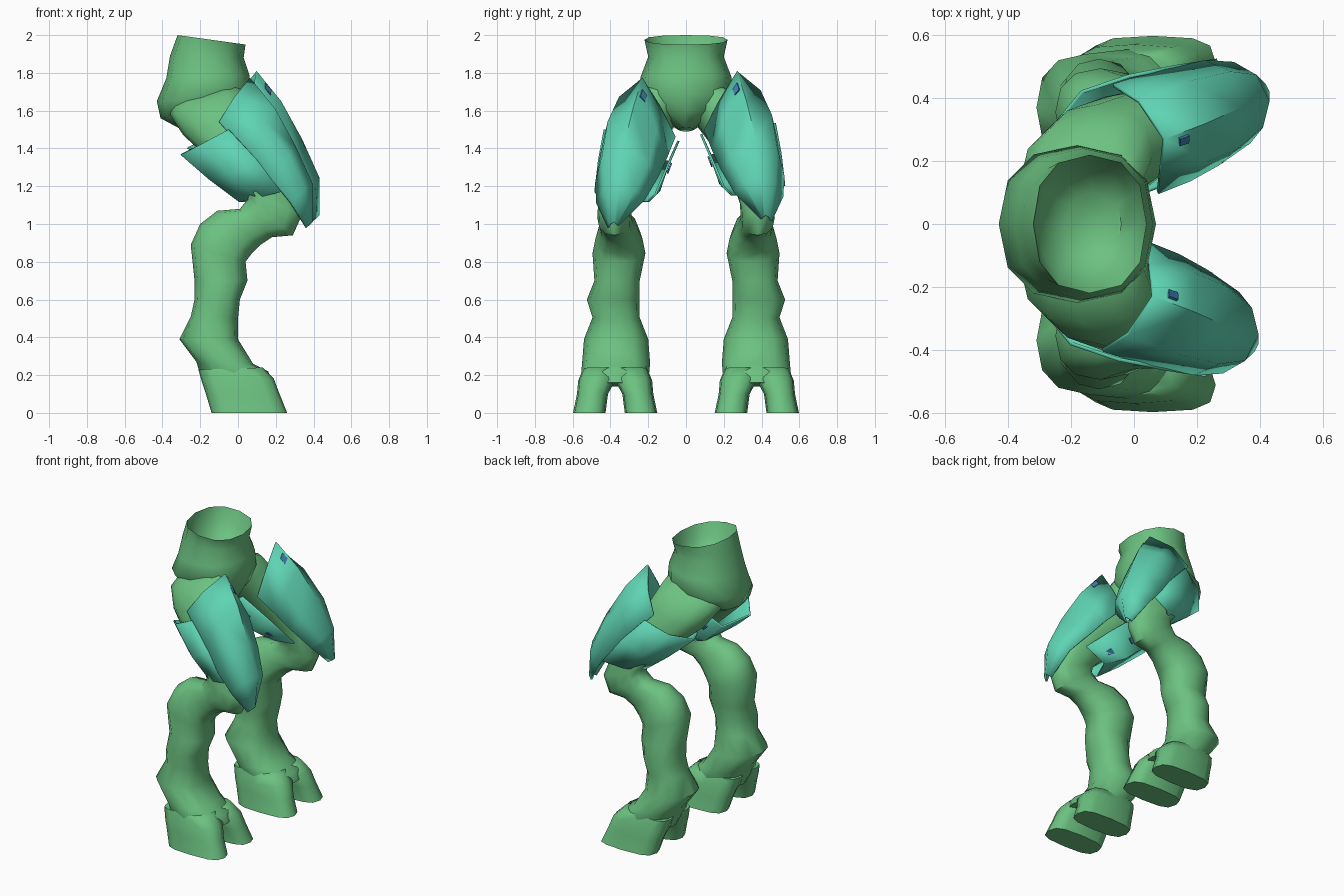
import bpy, bmesh, math
from mathutils import Vector


def material(name, rgb):
    m = bpy.data.materials.new(name)
    m.diffuse_color = (*rgb, 1)
    return m


GREEN = material("leaf green", (0.15, 0.54, 0.22))
TEAL = material("armour teal", (0.115, 0.66, 0.45))
BLUE = material("clasp blue", (0.05, 0.22, 0.45))


def make(name, verts, faces, mat, angle=55):
    bm = bmesh.new()
    vs = [bm.verts.new(v) for v in verts]
    for f in faces:
        bm.faces.new([vs[i] for i in f])
    bmesh.ops.recalc_face_normals(bm, faces=bm.faces)
    me = bpy.data.meshes.new(name)
    bm.to_mesh(me)
    bm.free()
    me.materials.append(mat)
    ob = bpy.data.objects.new(name, me)
    bpy.context.collection.objects.link(ob)
    bpy.ops.object.select_all(action='DESELECT')
    ob.select_set(True)
    bpy.context.view_layer.objects.active = ob
    bpy.ops.object.shade_smooth_by_angle(angle=math.radians(angle))
    return ob


def loft(name, rows, side=1, n=12, power=0.85):
    """Rows: back x,z / front x,z / centre y / half width y."""
    def sp(v):
        return math.copysign(abs(v) ** power, v) if abs(v) > 1e-6 else 0
    verts = []
    for x0, z0, x1, z1, yc, hy in rows:
        for k in range(n):
            a = 2 * math.pi * k / n
            c, s = sp(math.cos(a)), sp(math.sin(a))
            verts.append(((x0 + x1) / 2 + c * (x1 - x0) / 2, side * (yc + s * hy),
                          (z0 + z1) / 2 + c * (z1 - z0) / 2))
    faces = [(r * n + k, r * n + (k + 1) % n, (r + 1) * n + (k + 1) % n, (r + 1) * n + k)
             for r in range(len(rows) - 1) for k in range(n)]
    faces += [range(n), range((len(rows) - 1) * n, len(rows) * n)]
    return make(name, verts, faces, GREEN)


def shell(name, grid, side, shift):
    """Thin curved armour plate from a small grid of points."""
    w = len(grid[0])
    verts = [(x + shift[0], side * (y + shift[1]), z + shift[2]) for row in grid for x, y, z in row]
    faces = [(r * w + c, r * w + c + 1, (r + 1) * w + c + 1, (r + 1) * w + c)
             for r in range(len(grid) - 1) for c in range(w - 1)]
    ob = make(name, verts, faces, TEAL, 50)
    mod = ob.modifiers.new("thickness", 'SOLIDIFY')
    mod.thickness, mod.offset = 0.012, 0


def clasp(name, grid, r, c, us, vs, side, shift):
    """Small blue plate lying on one cell of a shell."""
    p = [Vector(grid[r + i][c + j]) for i, j in ((0, 0), (0, 1), (1, 0), (1, 1))]

    def at(u, v):
        return p[0].lerp(p[2], u).lerp(p[1].lerp(p[3], u), v)
    q = [at(us[0], vs[0]), at(us[1], vs[0]), at(us[1], vs[1]), at(us[0], vs[1])]
    nrm = (q[2] - q[0]).cross(q[3] - q[1]).normalized()
    if nrm.dot(q[0] - Vector((0.06, 0.3, 1.36))) < 0:
        nrm = -nrm
    pts = [v + nrm * d + Vector(shift) for d in (0.006, 0.015) for v in q]
    make(name, [(v.x, side * v.y, v.z) for v in pts],
         [(0, 1, 2, 3), (4, 5, 6, 7)] + [(k, (k + 1) % 4, 4 + (k + 1) % 4, 4 + k) for k in range(4)],
         BLUE, 20)


# Pelvis with an open, dished waist and a tapered crotch
loft("pelvis", [
    (-0.22, 1.79, -0.04, 1.79, 0, 0.10),
    (-0.31, 1.89, 0.02, 1.88, 0, 0.18),
    (-0.32, 2.00, 0.04, 1.95, 0, 0.22),
    (-0.36, 1.89, 0.03, 1.88, 0, 0.20),
    (-0.38, 1.77, 0.06, 1.79, 0, 0.24),
    (-0.43, 1.65, 0.07, 1.69, 0, 0.25),
    (-0.41, 1.56, 0.05, 1.60, 0, 0.17),
    (-0.28, 1.49, 0.00, 1.51, 0, 0.04)])

LEG = [
    (-0.17, 0.14, 0.18, 0.16, 0.375, 0.16),
    (-0.20, 0.20, 0.16, 0.22, 0.375, 0.18),
    (-0.22, 0.27, 0.08, 0.26, 0.37, 0.18),
    (-0.31, 0.39, 0.00, 0.39, 0.37, 0.17),
    (-0.25, 0.51, 0.00, 0.50, 0.37, 0.125),
    (-0.23, 0.60, 0.01, 0.60, 0.385, 0.14),
    (-0.23, 0.70, 0.05, 0.70, 0.365, 0.12),
    (-0.25, 0.89, 0.04, 0.80, 0.355, 0.14),
    (-0.20, 1.00, 0.07, 0.84, 0.355, 0.125),
    (-0.11, 1.07, 0.12, 0.89, 0.36, 0.10),
    (0.01, 1.08, 0.18, 0.93, 0.37, 0.09),
    (0.05, 1.13, 0.29, 0.94, 0.38, 0.09),
    (0.04, 1.17, 0.34, 1.05, 0.375, 0.09),
    (-0.05, 1.25, 0.28, 1.24, 0.34, 0.10),
    (-0.17, 1.36, 0.18, 1.44, 0.285, 0.135),
    (-0.29, 1.47, 0.06, 1.62, 0.215, 0.165),
    (-0.36, 1.58, 0.03, 1.71, 0.145, 0.17),
    (-0.34, 1.65, -0.02, 1.75, 0.08, 0.12)]

# Armour grids run down the thigh, each row from outer edge to inner edge
FRONT = [
    [(-0.10, 0.40, 1.54), (-0.02, 0.35, 1.67), (0.06, 0.23, 1.77), (0.05, 0.14, 1.62), (0.04, 0.06, 1.46)],
    [(0.06, 0.45, 1.36), (0.14, 0.41, 1.54), (0.19, 0.28, 1.61), (0.19, 0.16, 1.49), (0.14, 0.10, 1.36)],
    [(0.19, 0.475, 1.22), (0.27, 0.44, 1.36), (0.30, 0.33, 1.41), (0.285, 0.20, 1.32), (0.23, 0.15, 1.25)],
    [(0.28, 0.47, 1.11), (0.35, 0.43, 1.19), (0.39, 0.35, 1.21), (0.37, 0.27, 1.18), (0.33, 0.22, 1.13)],
    [(0.36, 0.41, 0.98), (0.38, 0.40, 1.0), (0.39, 0.38, 1.01), (0.38, 0.37, 1.0), (0.36, 0.36, 0.99)]]
BACK = [
    [(-0.05, 0.43, 1.50), (-0.20, 0.38, 1.42), (-0.30, 0.26, 1.37), (-0.21, 0.09, 1.33), (-0.06, 0.04, 1.44)],
    [(0.10, 0.46, 1.34), (-0.04, 0.43, 1.26), (-0.15, 0.32, 1.24), (-0.05, 0.14, 1.18), (0.10, 0.10, 1.30)],
    [(0.23, 0.48, 1.17), (0.10, 0.44, 1.14), (0.01, 0.34, 1.12), (0.07, 0.20, 1.12), (0.25, 0.16, 1.16)]]

for side, tag, shift in ((-1, "right", (0, 0, 0)), (1, "left", (0.035, 0.04, 0.035))):
    # Leg from ankle through hock and knee to hip
    loft(tag + "_leg", LEG, side)
    # Split hoof
    for toe, sgn in (("outer", 1), ("inner", -1)):
        loft(f"{tag}_{toe}_toe", [
            (-0.14, 0, 0.26, 0, 0.375 + sgn * 0.137, 0.086),
            (-0.17, 0.10, 0.22, 0.10, 0.375 + sgn * 0.12, 0.082),
            (-0.19, 0.16, 0.19, 0.18, 0.375 + sgn * 0.098, 0.098),
            (-0.21, 0.23, 0.13, 0.24, 0.375 + sgn * 0.085, 0.085)], side, power=0.65)
    # Thigh armour and its clasps
    shell(tag + "_front_thigh_plate", FRONT, side, shift)
    shell(tag + "_back_thigh_plate", BACK, side, shift)
    clasp(tag + "_front_clasp", FRONT, 0, 2, (0.33, 0.55), (0.08, 0.30), side, shift)
    clasp(tag + "_upper_inner_clasp", BACK, 0, 3, (0.40, 0.62), (0.30, 0.50), side, shift)
    clasp(tag + "_lower_inner_clasp", BACK, 1, 3, (0.35, 0.60), (0.30, 0.50), side, shift)
